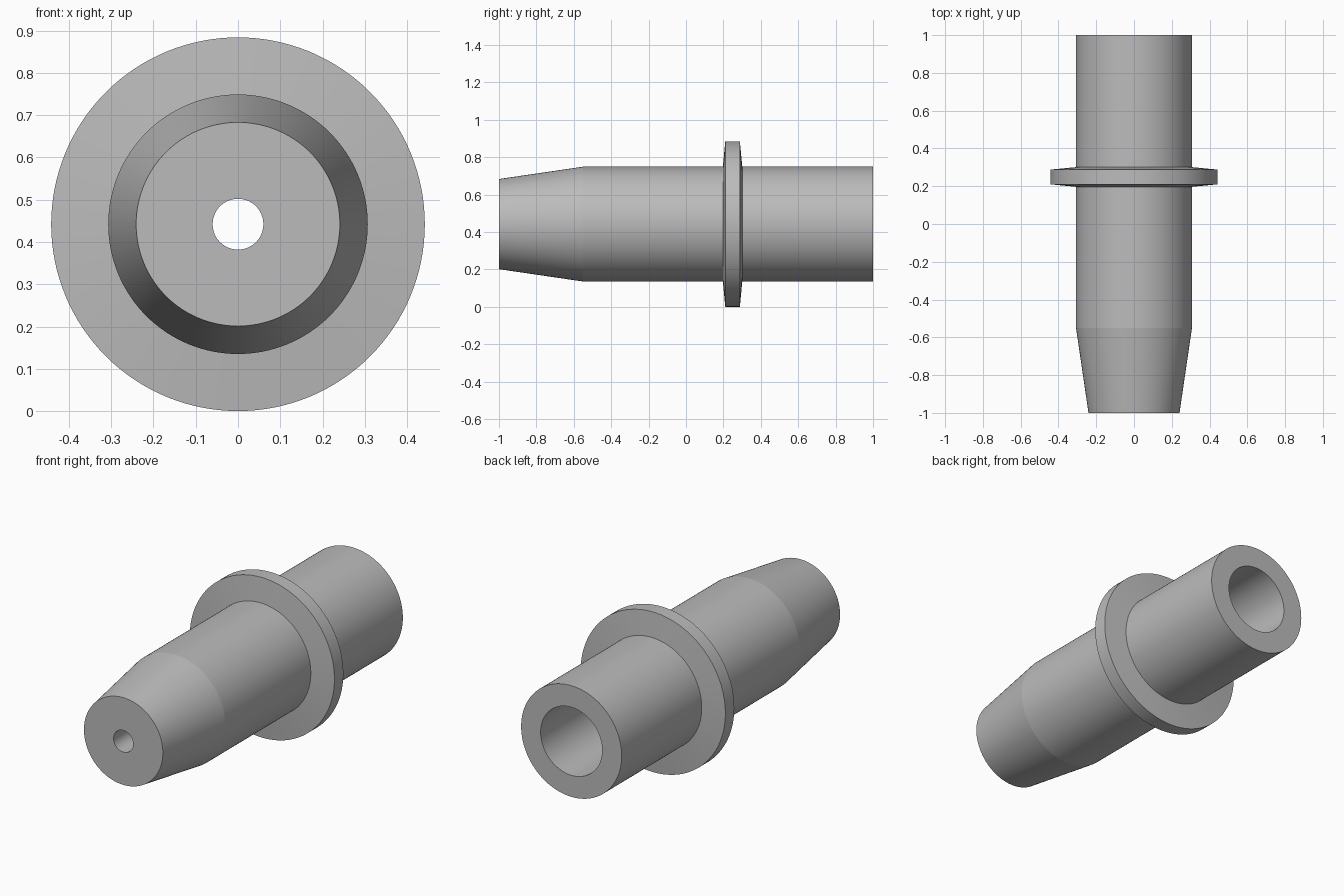
import bpy, bmesh, math
from mathutils import Matrix, Vector

cube = bpy.data.objects.get("Cube")
if cube:
    bpy.data.objects.remove(cube, do_unlink=True)

AXIS_Z = 0.442
SEGMENTS = 128

grey = bpy.data.materials.new("plain_grey")
grey.use_nodes = True
colour = (0.5, 0.5, 0.5, 1)
grey.diffuse_color = colour
grey.node_tree.nodes["Principled BSDF"].inputs["Base Color"].default_value = colour


def lathe(name, profile):
    """Spin a closed (radius, y) profile around the long axis."""
    bm = bmesh.new()
    verts = [bm.verts.new((r, y, 0)) for r, y in profile]
    edges = [bm.edges.new((v, verts[(i + 1) % len(verts)])) for i, v in enumerate(verts)]
    bmesh.ops.spin(bm, geom=verts + edges, cent=(0, 0, 0), axis=(0, 1, 0),
                   angle=math.tau, steps=SEGMENTS, use_merge=True)
    bmesh.ops.remove_doubles(bm, verts=bm.verts[:], dist=1e-5)
    bmesh.ops.recalc_face_normals(bm, faces=bm.faces[:])
    bmesh.ops.transform(bm, matrix=Matrix.Translation(Vector((0, 0, AXIS_Z))), verts=bm.verts[:])
    mesh = bpy.data.meshes.new(name)
    bm.to_mesh(mesh)
    bm.free()
    mesh.materials.append(grey)
    obj = bpy.data.objects.new(name, mesh)
    bpy.context.collection.objects.link(obj)
    bpy.ops.object.select_all(action="DESELECT")
    obj.select_set(True)
    bpy.context.view_layer.objects.active = obj
    bpy.ops.object.shade_smooth_by_angle(angle=math.radians(5))
    return obj


# Tapered sleeve with a wide rear bore and collar, narrowing to a small front hole
lathe("flanged_sleeve", [
    (0.06, -1), (0.241, -1), (0.307, -0.55),
    (0.307, 0.197), (0.442, 0.21), (0.442, 0.288), (0.307, 0.301),
    (0.307, 1), (0.188, 1), (0.188, -0.55), (0.06, -0.55),
])
